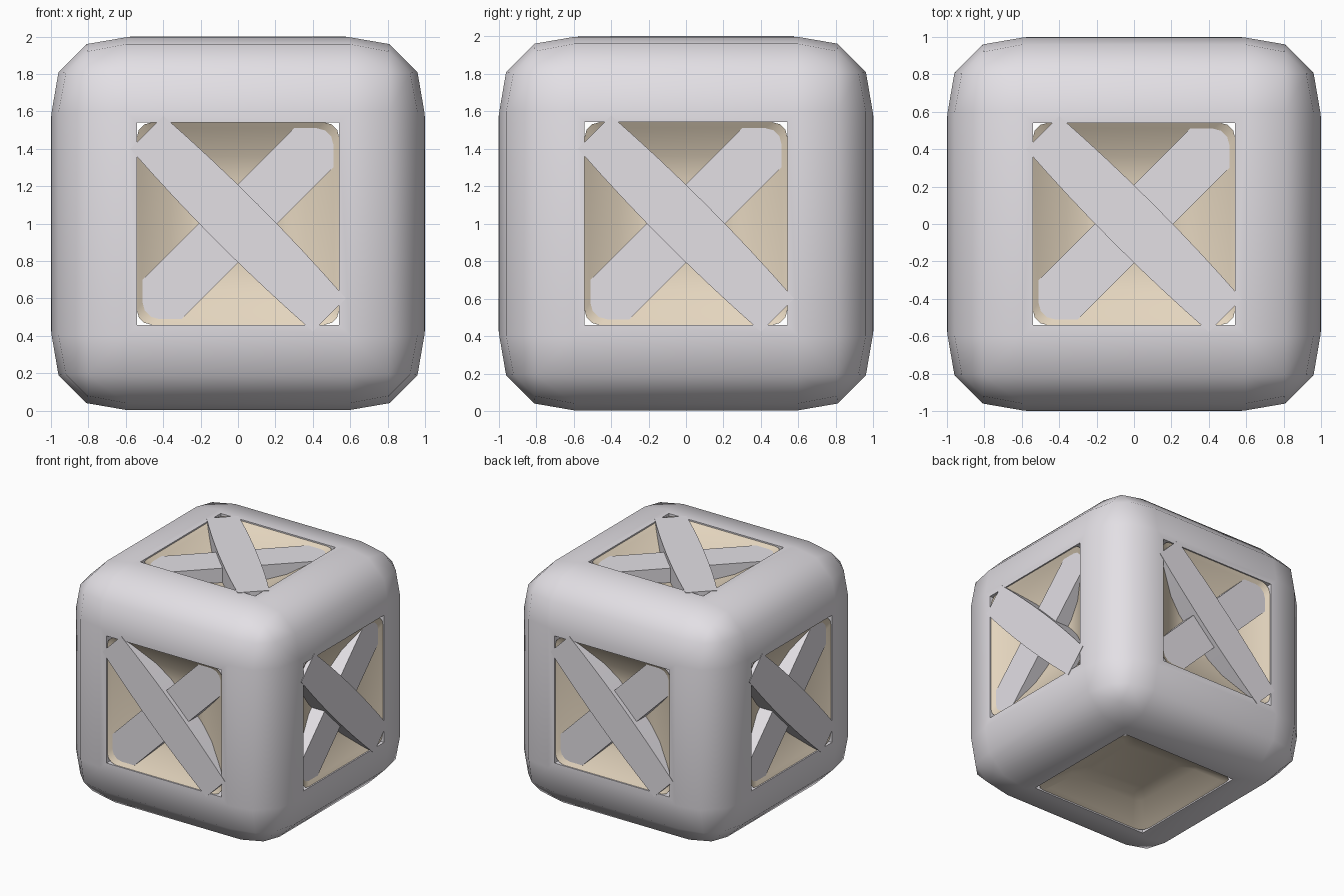
import bpy, bmesh, math
from mathutils import Matrix

cube = bpy.data.objects.get("Cube")
if cube:
    bpy.data.objects.remove(cube)


def material(name, rgb):
    m = bpy.data.materials.new(name)
    m.use_nodes = True
    m.diffuse_color = (*rgb, 1)
    m.node_tree.nodes["Principled BSDF"].inputs["Base Color"].default_value = (*rgb, 1)
    return m


grey = material("light grey", (0.77, 0.745, 0.785))
tan = material("tan", (0.78, 0.67, 0.52))
CENTRE = Matrix.Translation((0, 0, 1))


def finish(bm, name, mat, matrix=CENTRE):
    bmesh.ops.recalc_face_normals(bm, faces=bm.faces)
    mesh = bpy.data.meshes.new(name)
    bm.to_mesh(mesh)
    bm.free()
    mesh.materials.append(mat)
    ob = bpy.data.objects.new(name, mesh)
    ob.matrix_world = matrix
    bpy.context.collection.objects.link(ob)
    return ob


def smooth(ob, degrees):
    bpy.ops.object.select_all(action='DESELECT')
    ob.select_set(True)
    bpy.context.view_layer.objects.active = ob
    bpy.ops.object.shade_smooth_by_angle(angle=math.radians(degrees))


# Rounded outer frame, a hair below the outer planks
OPENING = 0.541
bm = bmesh.new()
bmesh.ops.create_cube(bm, size=1.993)
bmesh.ops.bevel(bm, geom=bm.edges[:], offset=0.4, segments=3,
                profile=0.57, affect='EDGES')
frame = finish(bm, "frame", grey)

# Square openings cut along the three axes
for axis in range(3):
    bm = bmesh.new()
    bmesh.ops.create_cube(bm, size=2 * OPENING)
    stretch = [1, 1, 1]
    stretch[axis] = 3
    bmesh.ops.scale(bm, vec=stretch, verts=bm.verts)
    cutter = finish(bm, "opening_cutter", grey)
    cutter.hide_render = True
    cutter.hide_set(True)
    mod = frame.modifiers.new("opening", 'BOOLEAN')
    mod.operation = 'DIFFERENCE'
    mod.solver = 'EXACT'
    mod.object = cutter
bpy.context.view_layer.objects.active = frame
frame.select_set(True)
for mod in list(frame.modifiers):
    cutter = mod.object
    bpy.ops.object.modifier_apply(modifier=mod.name)
    bpy.data.objects.remove(cutter)
smooth(frame, 40)


def ring(bm, half, radius, level):
    """Rounded square loop lying at one level."""
    verts = []
    for i in range(4):
        for j in range(4):
            a = math.radians(90 * i + 30 * j)
            c = math.radians(90 * i + 45)
            d = (half - radius) * math.sqrt(2)
            verts.append(bm.verts.new((d * math.cos(c) + radius * math.cos(a),
                                       d * math.sin(c) + radius * math.sin(a), level)))
    return verts


def dish(name, matrix):
    """Panel with sloping sides around a shallow hollow."""
    bm = bmesh.new()
    rings = [ring(bm, *r) for r in ((OPENING, 0.08, 0.985), (0.512, 0.09, 0.963),
                                    (0.36, 0.06, 0.87), (0.25, 0.05, 0.84))]
    for a, b in zip(rings, rings[1:]):
        for i in range(16):
            k = (i + 1) % 16
            bm.faces.new((a[i], a[k], b[k], b[i]))
    bm.faces.new(rings[-1])
    ob = finish(bm, name, tan, matrix)
    # Make the sheet face outward
    if ob.data.polygons[-1].normal.z < 0:
        ob.data.flip_normals()
    smooth(ob, 50)


def plank(name, matrix, angle, level, half_length, end_width):
    """Flat-topped board with a bowed underside."""
    bm = bmesh.new()
    sections = []
    for i in range(9):
        t = i / 4 - 1
        w = 0.148 + (end_width - 0.148) * t * t
        low = level - 0.04 - 0.15 * (1 - t * t)
        x = half_length * t
        sections.append([bm.verts.new(p) for p in
                         ((x, -w, low), (x, w, low), (x, w, level), (x, -w, level))])
    for a, b in zip(sections, sections[1:]):
        for i in range(4):
            k = (i + 1) % 4
            bm.faces.new((a[i], a[k], b[k], b[i]))
    bm.faces.new(sections[0])
    bm.faces.new(sections[-1])
    ob = finish(bm, name, grey, matrix @ Matrix.Rotation(math.radians(angle), 4, 'Z'))
    smooth(ob, 30)


# Each side is the top side turned into place
tip = Matrix.Rotation(math.radians(90), 4, 'X')
sides = {"top": Matrix.Identity(4), "bottom": tip @ tip}
for i, side in enumerate(("front", "left", "back", "right")):
    sides[side] = Matrix.Rotation(math.radians(90 * i), 4, 'Z') @ tip

for side, turn in sides.items():
    place = CENTRE @ turn
    dish(side + "_panel", place)
    if side != "bottom":
        plank(side + "_outer_plank", place, -45, 1.0, 0.69, 0.125)
        plank(side + "_inner_plank", place, 45, 0.962, 0.70, 0.148)
